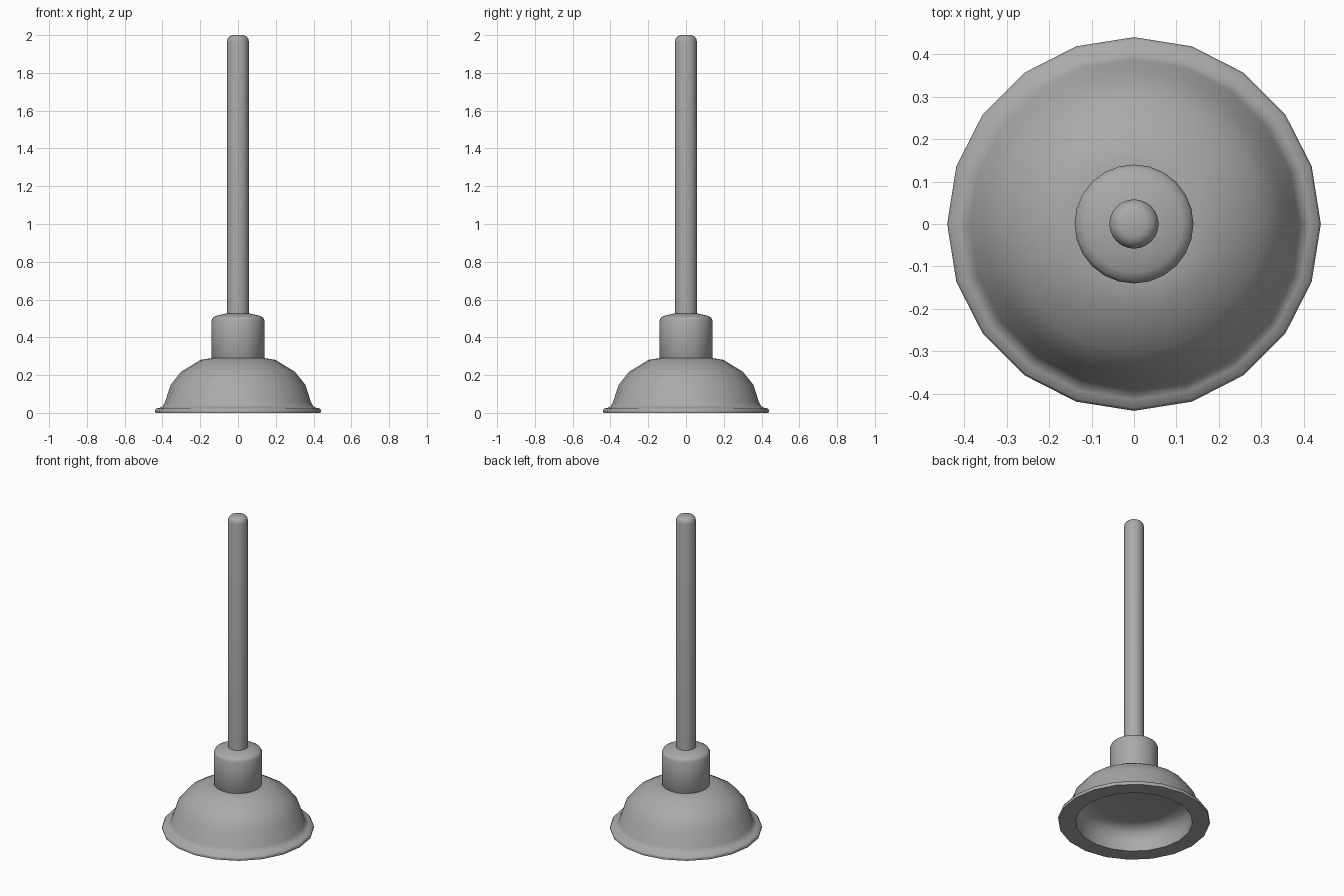
import bpy, bmesh, math

default = bpy.data.objects.get("Cube")
if default:
    bpy.data.objects.remove(default, do_unlink=True)

grey = bpy.data.materials.new("plain grey")
grey.use_nodes = True
colour = (0.40, 0.40, 0.40, 1.0)
grey.diffuse_color = colour
grey.node_tree.nodes["Principled BSDF"].inputs["Base Color"].default_value = colour


def lathe(name, profile, sides, angle=50):
    """Revolve an (r, z) profile around z; ends on the axis close the shape."""
    bm = bmesh.new()
    verts = [bm.verts.new((r, 0, z)) for r, z in profile]
    edges = [bm.edges.new(pair) for pair in zip(verts, verts[1:])]
    bmesh.ops.spin(bm, geom=verts + edges, cent=(0, 0, 0), axis=(0, 0, 1),
                   angle=math.tau, steps=sides, use_merge=True)
    bmesh.ops.remove_doubles(bm, verts=bm.verts, dist=0.0005)
    bmesh.ops.recalc_face_normals(bm, faces=bm.faces)
    mesh = bpy.data.meshes.new(name)
    bm.to_mesh(mesh)
    bm.free()
    mesh.materials.append(grey)
    obj = bpy.data.objects.new(name, mesh)
    bpy.context.collection.objects.link(obj)
    bpy.ops.object.select_all(action="DESELECT")
    obj.select_set(True)
    bpy.context.view_layer.objects.active = obj
    bpy.ops.object.shade_smooth_by_angle(angle=math.radians(angle))
    return obj


# Cup: outer dome, thin flared lip, flat underside, shallow flat-topped cavity
lathe("rubber_cup", [
    (0, 0.29), (0.14, 0.29), (0.197, 0.281), (0.30, 0.219),
    (0.357, 0.148), (0.387, 0.055), (0.399, 0.036),
    (0.414, 0.027), (0.434, 0.023), (0.44, 0.013), (0.437, 0),
    (0.338, 0), (0.334, 0.07), (0.317, 0.11), (0.285, 0.135),
    (0.24, 0.142), (0, 0.142)], sides=20)

# Collar that holds the handle
lathe("collar", [
    (0, 0.283), (0.134, 0.283), (0.14, 0.292), (0.14, 0.49),
    (0.133, 0.504), (0.115, 0.514), (0.06, 0.527), (0, 0.527)], sides=24)

# Long handle with a rounded tip
lathe("handle", [
    (0, 0.45), (0.058, 0.45), (0.058, 1.965), (0.054, 1.982),
    (0.044, 1.994), (0.03, 2.0), (0, 2.0)], sides=24)
